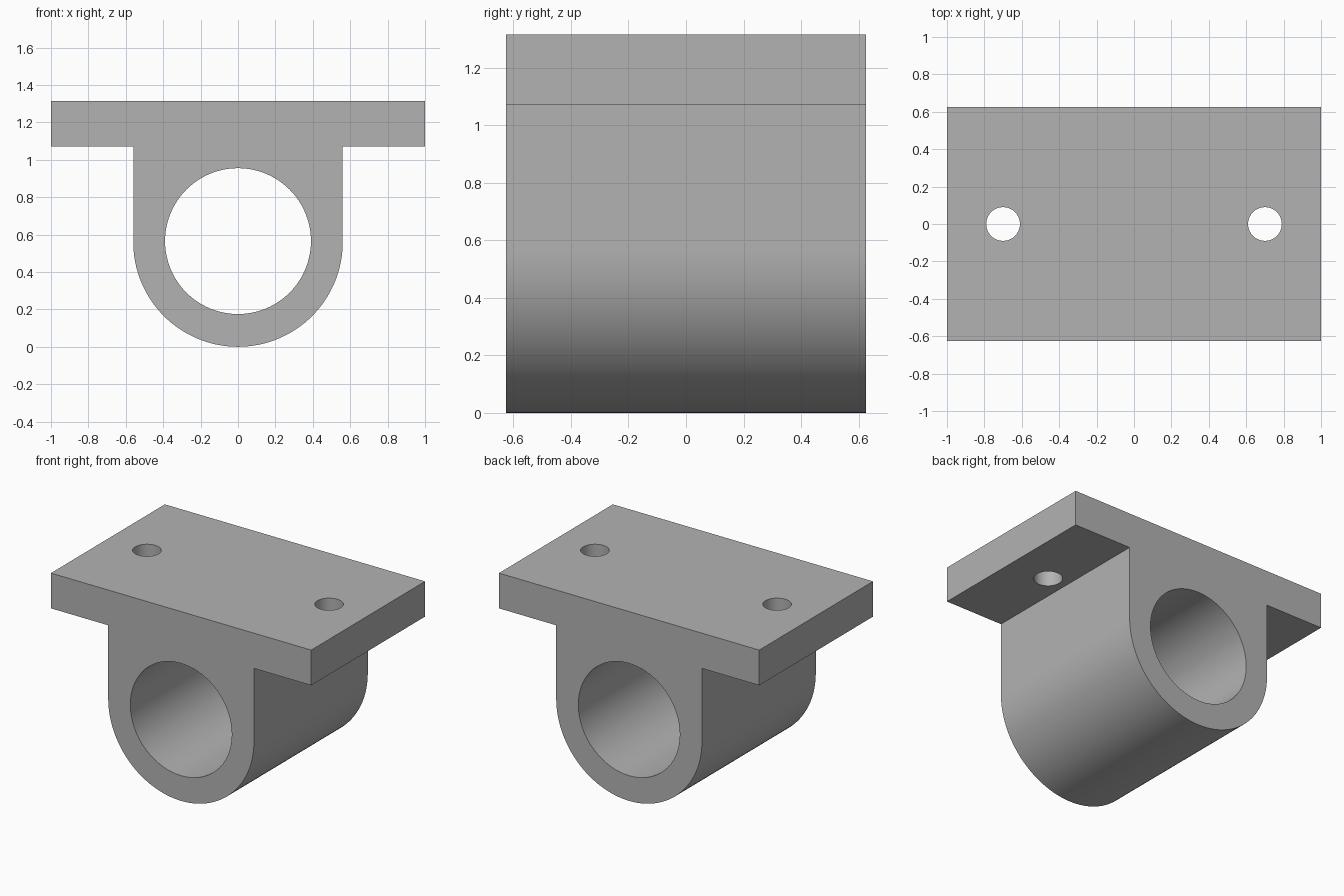
import bpy
import bmesh
import math

if "Cube" in bpy.data.objects:
    bpy.data.objects.remove(bpy.data.objects["Cube"], do_unlink=True)

DEPTH = 1.25
TOP = 1.315
PLATE_BOTTOM = 1.07
RADIUS = 0.56
BORE = 0.39
HOLE = 0.09
HOLE_X = 0.70

grey = bpy.data.materials.new("plain grey")
grey.use_nodes = True
colour = (0.45, 0.45, 0.45, 1)
grey.diffuse_color = colour
grey.node_tree.nodes["Principled BSDF"].inputs["Base Color"].default_value = colour


def extrude_profile(name, points):
    """Extrude an outline in the xz plane along y, centred on y = 0."""
    bm = bmesh.new()
    face = bm.faces.new([bm.verts.new((x, -DEPTH / 2, z)) for x, z in points])
    result = bmesh.ops.extrude_face_region(bm, geom=[face])
    moved = [v for v in result["geom"] if isinstance(v, bmesh.types.BMVert)]
    bmesh.ops.translate(bm, verts=moved, vec=(0, DEPTH, 0))
    bmesh.ops.recalc_face_normals(bm, faces=bm.faces)
    mesh = bpy.data.meshes.new(name)
    bm.to_mesh(mesh)
    bm.free()
    obj = bpy.data.objects.new(name, mesh)
    bpy.context.collection.objects.link(obj)
    mesh.materials.append(grey)
    return obj


def drill(target, radius, length, location, rotation=(0, 0, 0)):
    """Cut a round through hole and discard the cutter."""
    bpy.ops.mesh.primitive_cylinder_add(vertices=96, radius=radius, depth=length,
                                        location=location, rotation=rotation)
    cutter = bpy.context.object
    cutter.name = "hole_cutter"
    cutter.hide_render = True
    cutter.data.materials.append(grey)
    cut = target.modifiers.new("hole", "BOOLEAN")
    cut.operation = "DIFFERENCE"
    cut.solver = "EXACT"
    cut.object = cutter
    bpy.context.view_layer.objects.active = target
    bpy.ops.object.modifier_apply(modifier=cut.name)
    bpy.data.objects.remove(cutter, do_unlink=True)


# Mounting plate and rounded housing as one outline
arc = [math.pi * (1 + i / 64) for i in range(65)]
outline = [(-1, TOP), (-1, PLATE_BOTTOM), (-RADIUS, PLATE_BOTTOM)]
outline += [(RADIUS * math.cos(a), RADIUS + RADIUS * math.sin(a)) for a in arc]
outline += [(RADIUS, PLATE_BOTTOM), (1, PLATE_BOTTOM), (1, TOP)]
bracket = extrude_profile("bearing_bracket", outline)

# Shaft bore and the two bolt holes
drill(bracket, BORE, DEPTH * 2, (0, 0, RADIUS + 0.005), (math.pi / 2, 0, 0))
for side in (-1, 1):
    drill(bracket, HOLE, 0.6, (side * HOLE_X, 0, (TOP + PLATE_BOTTOM) / 2))

# Smooth curved walls, crisp edges
bpy.ops.object.select_all(action="DESELECT")
bracket.select_set(True)
bpy.context.view_layer.objects.active = bracket
bpy.ops.object.shade_smooth_by_angle(angle=math.radians(30))
